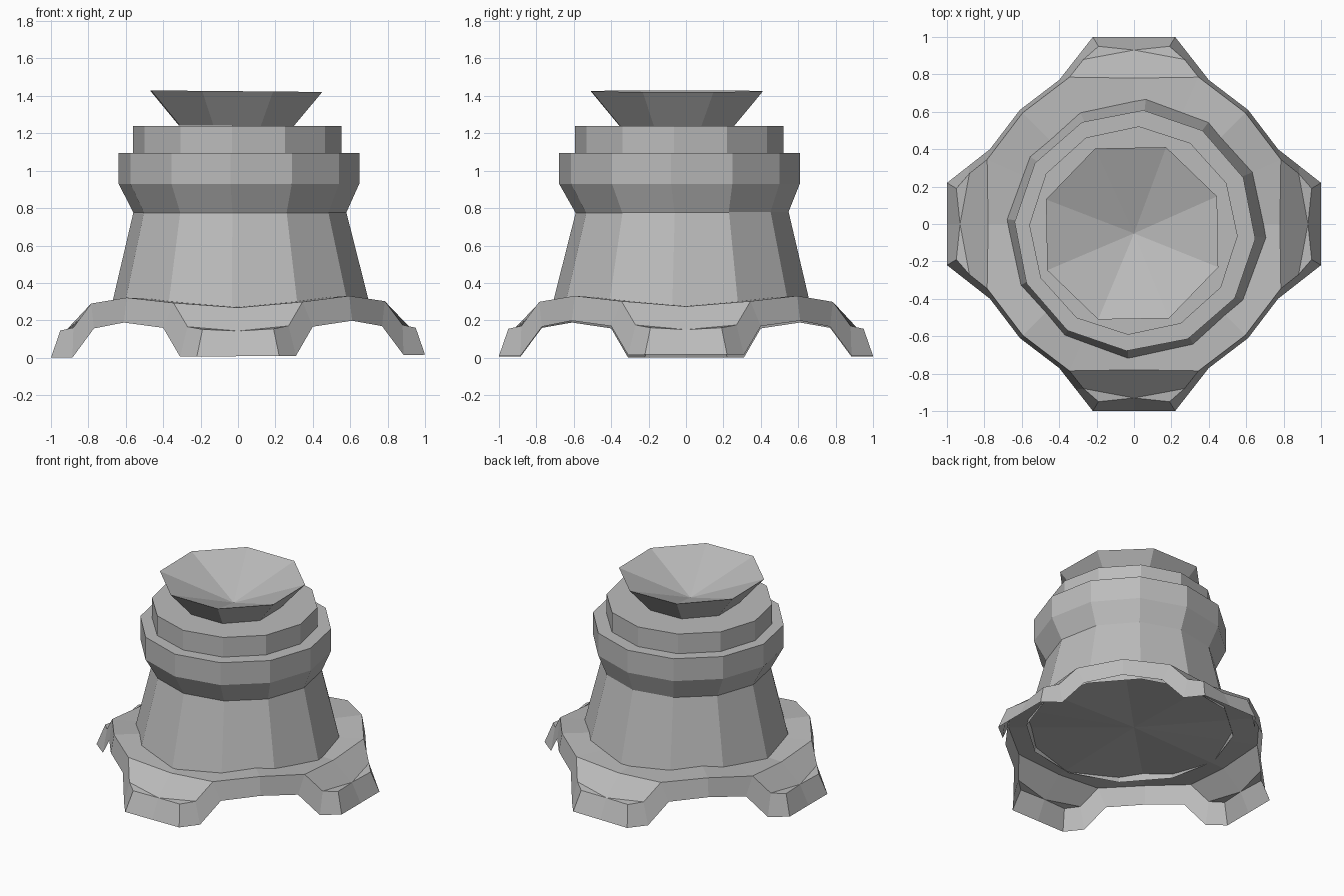
import bpy, bmesh, math
from math import cos, sin, radians

if "Cube" in bpy.data.objects:
    bpy.data.objects.remove(bpy.data.objects["Cube"])

mat = bpy.data.materials.new("stone_grey")
mat.diffuse_color = (0.5, 0.5, 0.5, 1)
mat.use_nodes = True
mat.node_tree.nodes["Principled BSDF"].inputs["Base Color"].default_value = mat.diffuse_color


def finish(name, bm):
    bmesh.ops.remove_doubles(bm, verts=bm.verts, dist=0.0005)
    bmesh.ops.recalc_face_normals(bm, faces=bm.faces)
    me = bpy.data.meshes.new(name)
    bm.to_mesh(me)
    bm.free()
    me.materials.append(mat)
    ob = bpy.data.objects.new(name, me)
    bpy.context.collection.objects.link(ob)
    return ob


def turned(name, rings, sides, start, cap=True, tip=None, tilt=0.0):
    """Stack of polygon rings (radius, z, cx, cy), open below, capped or sunk on top."""
    bm = bmesh.new()
    loops = []
    for r, z, cx, cy in rings:
        ring = []
        for i in range(sides):
            a = radians(start + 360 * i / sides)
            x, y = cx + r * cos(a), cy + r * sin(a)
            ring.append(bm.verts.new((x, y, z + tilt * x)))
        loops.append(ring)
    for a, b in zip(loops, loops[1:]):
        for i in range(sides):
            j = (i + 1) % sides
            bm.faces.new((a[i], a[j], b[j], b[i]))
    if tip:
        t = bm.verts.new(tip)
        for i in range(sides):
            bm.faces.new((loops[-1][i], loops[-1][(i + 1) % sides], t))
    elif cap:
        bm.faces.new(loops[-1])
    return finish(name, bm)


# Base skirt: half a foot plus half an arch, mirrored and turned four times
TOP = [(.19, .95, .145), (.27, .88, .16), (.345, .785, .288), (.595, .595, .318)]
LOW = [(.22, 1, 0), (.31, .885, 0), (.40, .77, .155), (.61, .61, .185)]
MID, EDGE, HUB, TOE = (0, .93, .135), (0, .78, .26), (0, 0, .28), (0, 1, 0)


def lean(x, y, z):
    return (x, y, z + .008 * (x + 1))


def quarter(bm, faces):
    for k in range(4):
        c, s = cos(k * math.pi / 2), sin(k * math.pi / 2)
        for m in (1, -1):
            for f in faces:
                pts = [(c * m * x - s * y, s * m * x + c * y, z) for x, y, z in f]
                bm.faces.new([bm.verts.new(lean(*p)) for p in pts[::m]])


skirt = [[TOP[i], TOP[i + 1], LOW[i + 1], LOW[i]] for i in range(3)]
skirt += [[TOE, MID, TOP[0], LOW[0]],       # toe plate
          [MID, TOP[1], TOP[0]],
          [MID, EDGE, TOP[2], TOP[1]],      # sloping instep
          [HUB, TOP[2], EDGE],              # deck
          [HUB, TOP[3], TOP[2]]]
bm = bmesh.new()
quarter(bm, skirt)
finish("base_skirt", bm)

# Tapered tower
turned("tower_body", [(.695, .268, .015, -.025), (.57, .78, .01, -.02)], 12, -4, cap=False)

# Flared collar and the smaller ring above it
turned("flared_collar", [(.57, .775, .01, -.022), (.645, .93, .005, -.035),
                         (.645, 1.095, .005, -.035)], 12, -4)
turned("upper_ring", [(.558, 1.095, -.003, -.035), (.558, 1.24, -.003, -.035)], 12, -3)

# Funnel bowl with a sunken centre
turned("funnel_bowl", [(.33, 1.24, -.01, -.05), (.495, 1.425, -.01, -.05)], 8, 23.5,
       tip=(0, -.05, 1.245), tilt=-.009)
